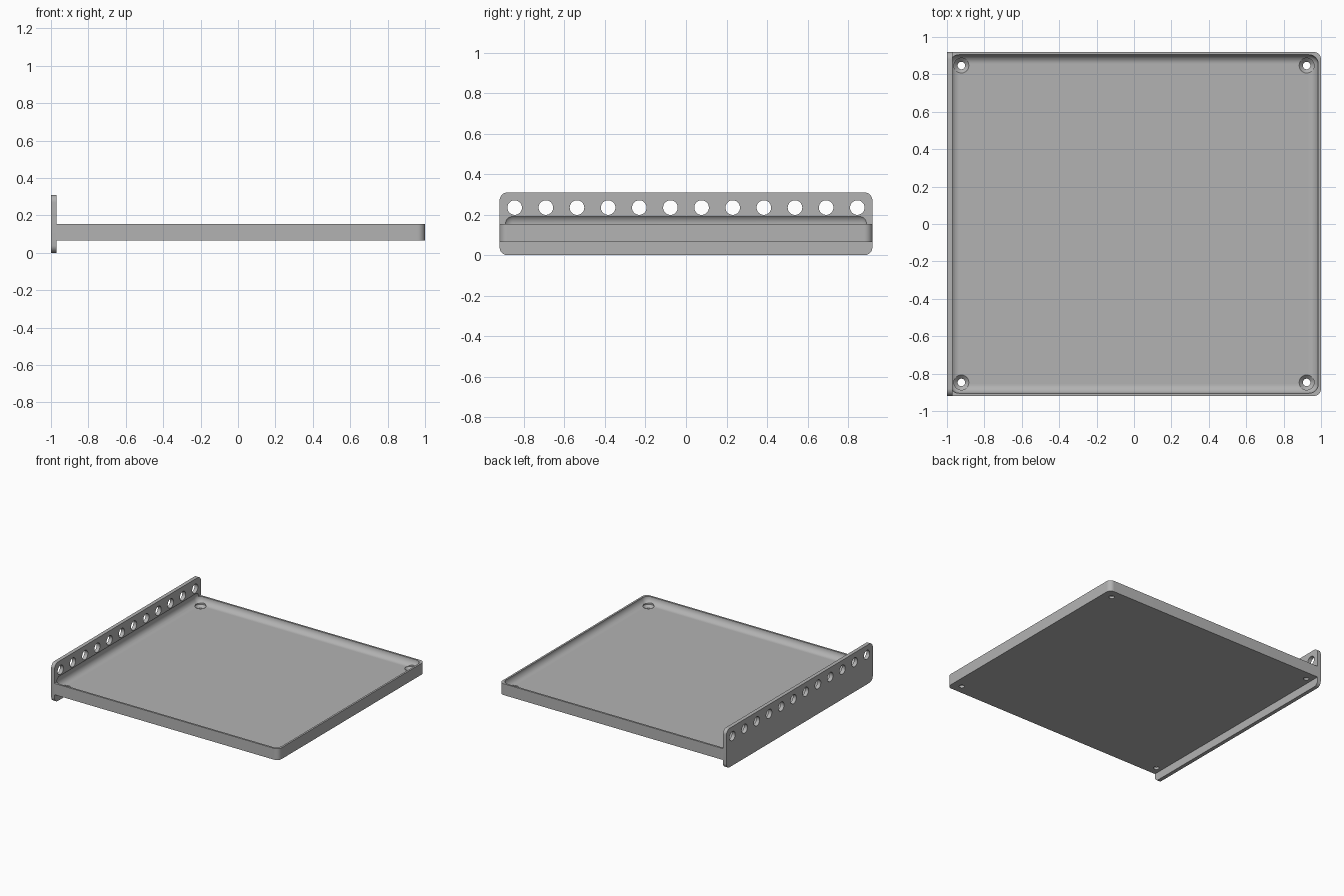
import bpy, bmesh, math
from mathutils import Matrix, Vector

if "Cube" in bpy.data.objects:
    bpy.data.objects.remove(bpy.data.objects["Cube"], do_unlink=True)

grey = bpy.data.materials.new("plain grey")
grey.use_nodes = True
colour = (0.45, 0.45, 0.45, 1)
grey.diffuse_color = colour
grey.node_tree.nodes["Principled BSDF"].inputs["Base Color"].default_value = colour


def finish(name, bm):
    bmesh.ops.recalc_face_normals(bm, faces=bm.faces)
    mesh = bpy.data.meshes.new(name)
    bm.to_mesh(mesh)
    bm.free()
    mesh.materials.append(grey)
    obj = bpy.data.objects.new(name, mesh)
    bpy.context.collection.objects.link(obj)
    return obj


def rounded_box(name, low, high, radius, pick):
    """Box between two corners, rounding the edges chosen by pick(middle, direction)."""
    low, high = Vector(low), Vector(high)
    bm = bmesh.new()
    bmesh.ops.create_cube(bm, size=1)
    bmesh.ops.scale(bm, vec=high - low, verts=bm.verts)
    bmesh.ops.translate(bm, vec=(low + high) / 2, verts=bm.verts)
    edges = []
    for e in bm.edges:
        a, b = (v.co for v in e.verts)
        if pick((a + b) / 2, (b - a).normalized()):
            edges.append(e)
    bmesh.ops.bevel(bm, geom=edges, offset=radius, offset_type='OFFSET',
                    segments=10, profile=0.5, affect='EDGES')
    return finish(name, bm)


def lathe(name, profile, matrices, steps=32):
    """Closed turned solids from (radius, height) pairs, one per matrix."""
    bm = bmesh.new()
    for m in matrices:
        rings = []
        for r, h in profile:
            angles = [2 * math.pi * i / steps for i in range(steps)]
            rings.append([bm.verts.new(m @ Vector((r * math.cos(a), r * math.sin(a), h)))
                          for a in angles])
        for lower, upper in zip(rings, rings[1:]):
            for i in range(steps):
                j = (i + 1) % steps
                bm.faces.new((lower[i], lower[j], upper[j], upper[i]))
        bm.faces.new(rings[0][::-1])
        bm.faces.new(rings[-1])
    return finish(name, bm)


def cut(obj, cutter):
    mod = obj.modifiers.new("cut", 'BOOLEAN')
    mod.operation = 'DIFFERENCE'
    mod.solver = 'EXACT'
    mod.object = cutter
    bpy.context.view_layer.objects.active = obj
    bpy.ops.object.modifier_apply(modifier=mod.name)


# Tray body, rounded on the two corners away from the flange
tray = rounded_box("tray", (-0.97, -0.92, 0.065), (1, 0.92, 0.155), 0.04,
                   lambda mid, d: abs(d.z) > 0.9 and mid.x > 0)

# Upright flange with rounded corners
flange = rounded_box("side_flange", (-1, -0.92, 0), (-0.97, 0.92, 0.31), 0.04,
                     lambda mid, d: abs(d.x) > 0.9)

# Round-edged hollow, which also scoops into the flange
hollow = rounded_box("hollow_cutter", (-0.985, -0.905, 0.105), (0.985, 0.905, 0.205),
                     0.0495, lambda mid, d: True)

# Countersunk screw holes in the tray corners
screws = lathe("screw_cutter", [(0.02, 0.03), (0.02, 0.083), (0.04, 0.103), (0.04, 0.2)],
               [Matrix.Translation((x, y, 0)) for x in (-0.923, 0.923) for y in (-0.847, 0.847)])

# Row of round holes along the flange
count, pitch = 12, 0.1537
turn = Matrix.Rotation(math.pi / 2, 4, 'Y')
holes = lathe("row_cutter", [(0.036, -0.1), (0.036, 0.1)],
              [Matrix.Translation((-0.985, (i - (count - 1) / 2) * pitch, 0.235)) @ turn
               for i in range(count)])

cut(tray, hollow)
cut(tray, screws)
cut(flange, hollow)
cut(flange, holes)
for helper in (hollow, screws, holes):
    bpy.data.objects.remove(helper, do_unlink=True)

# Smooth curves, crisp edges
for obj in (tray, flange):
    bpy.ops.object.select_all(action='DESELECT')
    obj.select_set(True)
    bpy.context.view_layer.objects.active = obj
    bpy.ops.object.shade_smooth_by_angle(angle=math.radians(25))
